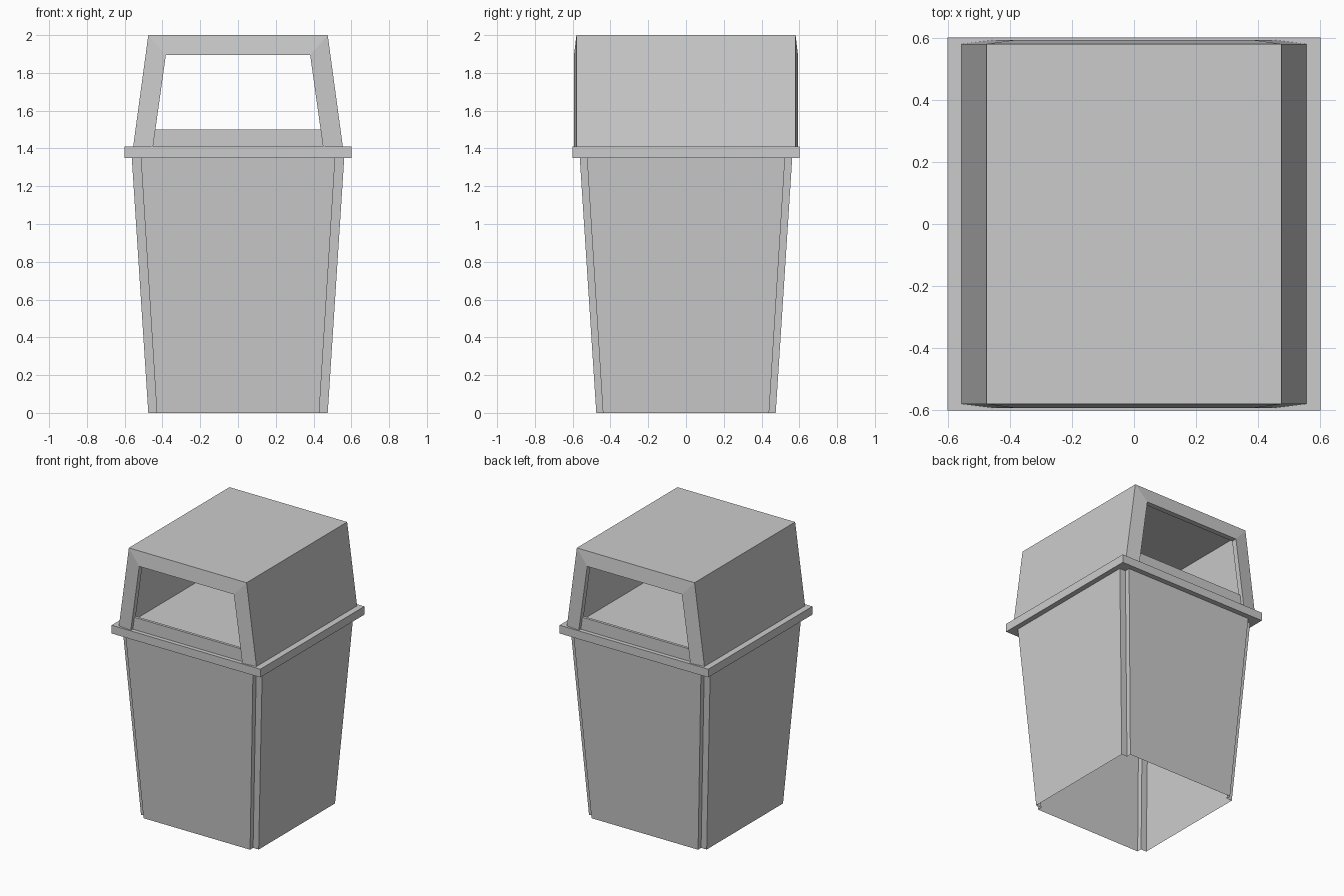
import bpy, bmesh

if "Cube" in bpy.data.objects:
    bpy.data.objects.remove(bpy.data.objects["Cube"])


def make_object(name, rings, closed_ring, closed_loft):
    """Skin a list of equal-length point rings with quads."""
    bm = bmesh.new()
    vs = [[bm.verts.new(p) for p in ring] for ring in rings]
    n, m = len(rings[0]), len(rings)
    for i in range(m if closed_loft else m - 1):
        a, b = vs[i], vs[(i + 1) % m]
        for j in range(n if closed_ring else n - 1):
            k = (j + 1) % n
            bm.faces.new((a[j], a[k], b[k], b[j]))
    bmesh.ops.recalc_face_normals(bm, faces=bm.faces)
    mesh = bpy.data.meshes.new(name)
    bm.to_mesh(mesh)
    bm.free()
    obj = bpy.data.objects.new(name, mesh)
    bpy.context.collection.objects.link(obj)
    return obj


def box(name, center, size):
    bpy.ops.mesh.primitive_cube_add(size=1, location=center)
    obj = bpy.context.object
    obj.name = name
    obj.scale = size
    bpy.ops.object.transform_apply(location=False, rotation=False, scale=True)
    return obj


# Tapered bin body: square section with notched corners, open underneath
def notched(h, nx, ny, z):
    quarter = [(h, ny), (nx, ny), (nx, h)]
    ring = []
    for sx, sy in ((1, 1), (-1, 1), (-1, -1), (1, -1)):
        pts = quarter if sx * sy > 0 else quarter[::-1]
        ring += [(sx * x, sy * y, z) for x, y in pts]
    return ring


make_object("bin_body",
            [notched(0.475, 0.43, 0.44, 0), notched(0.563, 0.515, 0.525, 1.36)],
            True, False)

# Rim slab between body and hood
box("rim", (0, 0, 1.38), (1.2, 1.2, 0.06))


# Hood: arched shell with a raised frame lip around each open end
def arch(bottom, top, height, y):
    return [(bottom, y, 1.41), (top, y, height),
            (-top, y, height), (-bottom, y, 1.41)]


outer = (0.555, 0.475, 2.0)
lip = (0.45, 0.382, 1.895)
inner = (0.525, 0.45, 1.97)
half = [arch(*outer, 0.58), arch(*lip, 0.593),
        arch(*lip, 0.555), arch(*inner, 0.555)]
mirrored = [[(x, -y, z) for x, y, z in ring] for ring in reversed(half)]
make_object("hood", half + mirrored, False, True)

# Low sill across each opening
for name, s in (("front_sill", -1), ("back_sill", 1)):
    box(name, (0, s * 0.56, 1.455), (0.96, 0.02, 0.09))
